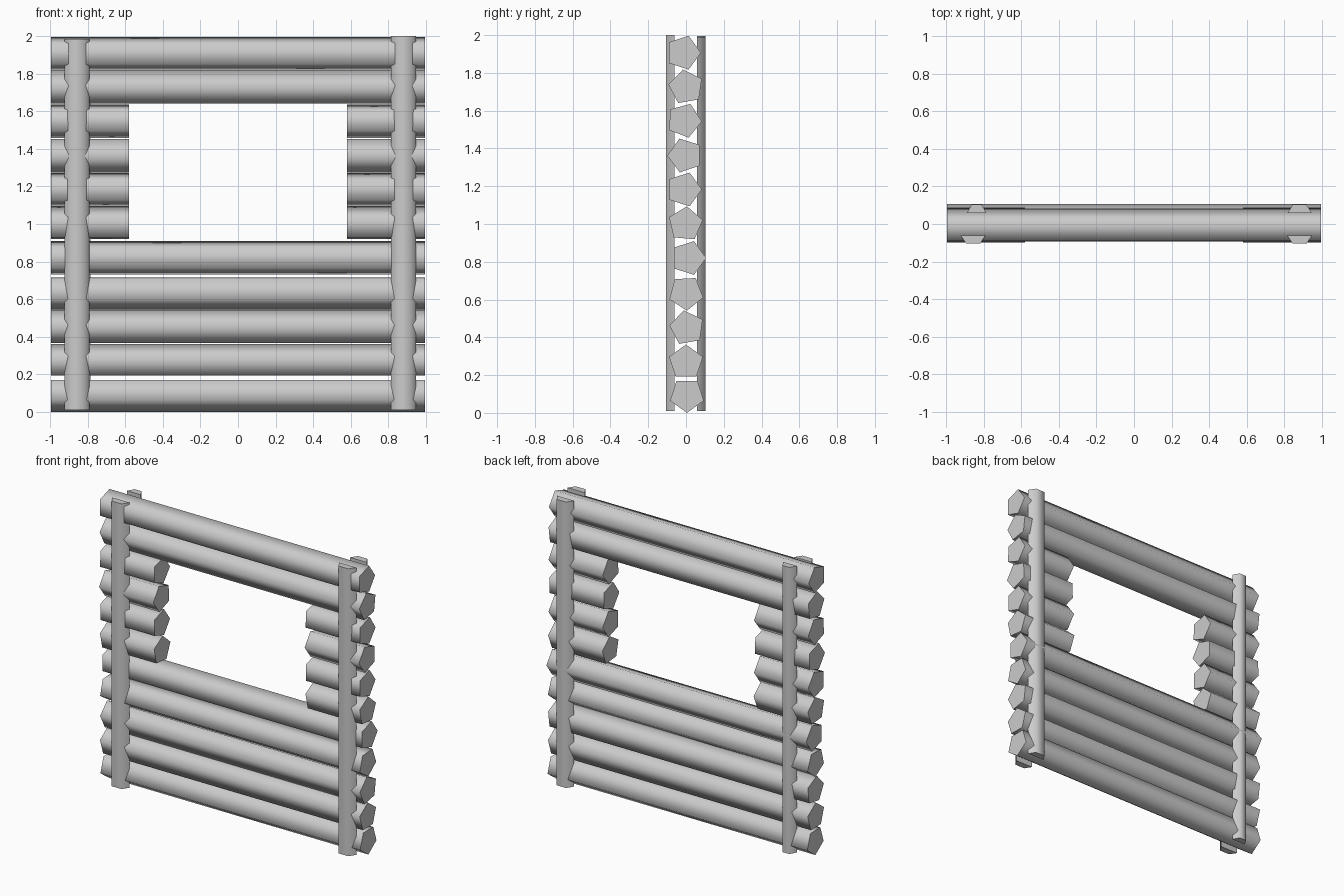
import bpy, bmesh, math
from math import sin, cos, radians
from mathutils import Vector

if "Cube" in bpy.data.objects:
    bpy.data.objects.remove(bpy.data.objects["Cube"])

# Single weathered grey for all the timber
GREY = (0.6, 0.6, 0.6, 1)
wood = bpy.data.materials.new("grey_wood")
wood.use_nodes = True
wood.diffuse_color = GREY
bsdf = wood.node_tree.nodes["Principled BSDF"]
bsdf.inputs["Base Color"].default_value = GREY
bsdf.inputs["Roughness"].default_value = 0.8


def prism(name, profile, offset):
    """Extrude a closed 3D profile by an offset, smooth sides and flat ends."""
    bm = bmesh.new()
    face = bm.faces.new([bm.verts.new(p) for p in profile])
    ext = bmesh.ops.extrude_face_region(bm, geom=[face], use_keep_orig=True)
    moved = [v for v in ext["geom"] if isinstance(v, bmesh.types.BMVert)]
    bmesh.ops.translate(bm, verts=moved, vec=Vector(offset))
    bmesh.ops.recalc_face_normals(bm, faces=bm.faces)
    mesh = bpy.data.meshes.new(name)
    bm.to_mesh(mesh)
    bm.free()
    mesh.materials.append(wood)
    obj = bpy.data.objects.new(name, mesh)
    bpy.context.collection.objects.link(obj)
    bpy.ops.object.select_all(action='DESELECT')
    obj.select_set(True)
    bpy.context.view_layer.objects.active = obj
    bpy.ops.object.shade_smooth_by_angle(angle=radians(75))
    return obj


def log(name, x0, x1, y, z, turn, r=0.094):
    """Five-sided log lying along x."""
    angles = [radians(turn + 72 * i) for i in range(5)]
    prism(name, [(x0, y + r * cos(a), z + r * sin(a)) for a in angles],
          (x1 - x0, 0, 0))


def post(name, x, base, face, y0, y1, z0, z1):
    """Upright batten with a trapezoid section, wide side against the logs."""
    prism(name, [(x - base, y0, z0), (x + base, y0, z0),
                 (x + face, y1, z0), (x - face, y1, z0)], (0, 0, z1 - z0))


# Stacked logs, bottom to top: y, z, turn in degrees
END, OPENING = 0.995, 0.58
ROWS = [(0.005, 0.094, -90), (0, 0.268, 90), (0.005, 0.45, 100),
        (0, 0.635, -87), (0.013, 0.82, 0), (-0.003, 1.0, 85),
        (-0.01, 1.183, 0), (-0.005, 1.363, 181), (-0.01, 1.548, -3),
        (0, 1.725, 100), (-0.015, 1.907, 0)]
for i, (y, z, turn) in enumerate(ROWS):
    if 5 <= i <= 8:     # rows cut by the window opening
        log(f"right_short_log_{i + 1}", -END, -OPENING, y, z, turn)
        log(f"left_short_log_{i + 1}", OPENING, END, y, z, turn)
    else:
        log(f"long_log_{i + 1}", -END, END, y, z, turn)

# Battens clamping the logs on both faces
post("front_right_post", -0.857, 0.067, 0.037, -0.06, -0.105, 0.01, 1.985)
post("front_left_post", 0.882, 0.067, 0.037, -0.06, -0.105, 0.01, 2.0)
post("back_right_post", -0.838, 0.052, 0.027, 0.058, 0.104, 0.01, 1.995)
post("back_left_post", 0.882, 0.065, 0.036, 0.058, 0.104, 0.01, 1.99)
